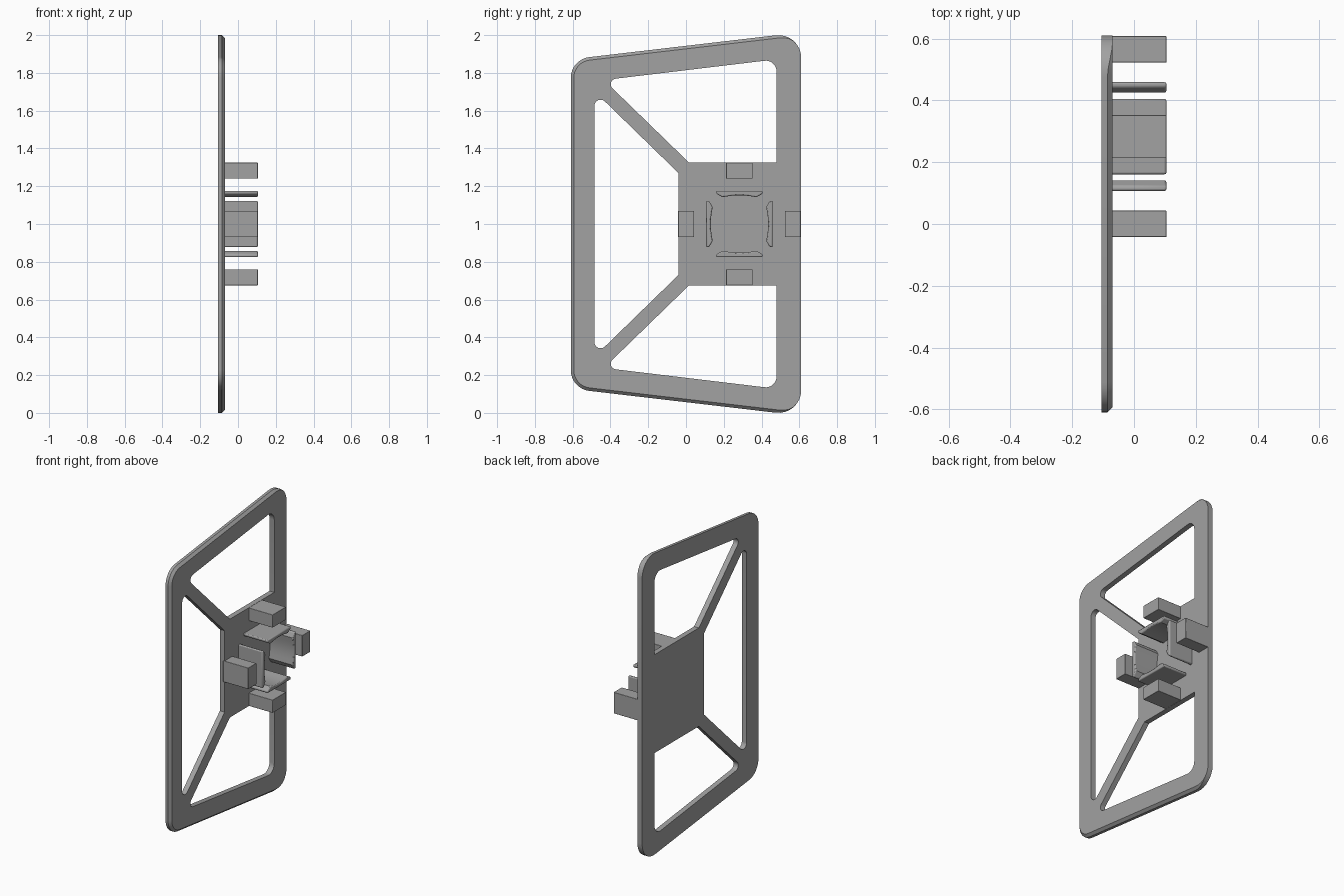
import bpy, bmesh, math
from mathutils import Vector

if "Cube" in bpy.data.objects:
    bpy.data.objects.remove(bpy.data.objects["Cube"])

X0, X1, X2 = -0.105, -0.07, 0.105      # back of plate, face of plate, tips of mounts
CY, CZ = 0.283, 1.0                    # middle of the mount
CHAMFER = 0.016

grey = bpy.data.materials.new("grey")
grey.diffuse_color = (0.36, 0.36, 0.36, 1)
grey.use_nodes = True
grey.node_tree.nodes["Principled BSDF"].inputs["Base Color"].default_value = grey.diffuse_color


def finish(name, bm):
    bmesh.ops.recalc_face_normals(bm, faces=bm.faces)
    mesh = bpy.data.meshes.new(name)
    bm.to_mesh(mesh)
    bm.free()
    mesh.materials.append(grey)
    ob = bpy.data.objects.new(name, mesh)
    bpy.context.collection.objects.link(ob)
    return ob


def rounded(corners, steps=8):
    """Corners (y, z, radius) to a list of (point, outward normal); clockwise or not."""
    pts = []
    n = len(corners)
    for i, (y, z, r) in enumerate(corners):
        p = Vector((y, z))
        if r == 0:
            pts.append((p, Vector((0, 0))))
            continue
        a = (Vector(corners[i - 1][:2]) - p).normalized()
        b = (Vector(corners[(i + 1) % n][:2]) - p).normalized()
        half = a.angle(b) / 2
        centre = p + (a + b).normalized() * (r / math.sin(half))
        na = (p + a * (r / math.tan(half)) - centre) / r
        nb = (p + b * (r / math.tan(half)) - centre) / r
        sweep = na.angle_signed(nb)
        for k in range(steps + 1):
            t = -sweep * k / steps
            d = Vector((na.x * math.cos(t) - na.y * math.sin(t),
                        na.x * math.sin(t) + na.y * math.cos(t)))
            pts.append((centre + d * r, d))
    return pts


def add_ring(bm, coords):
    verts = [bm.verts.new(c) for c in coords]
    edges = [bm.edges.new((verts[i - 1], verts[i])) for i in range(len(verts))]
    return verts, edges


def bridge(bm, a, b):
    for i in range(len(a)):
        bm.faces.new((a[i - 1], a[i], b[i], b[i - 1]))


# Frame plate: outer rim chamfered on the long side, with three windows
def mirrored(corners):
    return [(y, 2 * CZ - z, r) for y, z, r in corners]


rim_top = [(-0.61, 1.872, 0.11), (0.61, 2.0147, 0.12)]
side_window_top = [(-0.485, 1.703, 0.033), (-0.04, 1.27, 0)]
upper_window = [(0.48, 1.326, 0), (0.015, 1.326, 0), (-0.434, 1.762, 0.03), (0.48, 1.872, 0.058)]
outer = rounded(rim_top + mirrored(rim_top)[::-1])
windows = [rounded(upper_window), rounded(mirrored(upper_window)),
           rounded(side_window_top + mirrored(side_window_top)[::-1])]

bm = bmesh.new()
back, mid, face = [], [], []
for p, d in outer:
    w = CHAMFER * max(0, min(1, (0.7 - d.x) / 0.7))    # chamfer fades out at the straight rear edge
    back.append((X0, p.x, p.y))
    mid.append((X1 - w, p.x, p.y))
    face.append((X1, p.x - d.x * w, p.y - d.y * w))
vb, eb = add_ring(bm, back)
vm, _ = add_ring(bm, mid)
vf, ef = add_ring(bm, face)
bridge(bm, vb, vm)
bridge(bm, vm, vf)
for win in windows:
    wb, e0 = add_ring(bm, [(X0, p.x, p.y) for p, d in win])
    wf, e1 = add_ring(bm, [(X1, p.x, p.y) for p, d in win])
    bridge(bm, wb, wf)
    eb += e0
    ef += e1
bmesh.ops.triangle_fill(bm, edges=eb, use_beauty=True)
bmesh.ops.triangle_fill(bm, edges=ef, use_beauty=True)
bmesh.ops.remove_doubles(bm, verts=bm.verts, dist=0.0001)
bmesh.ops.dissolve_degenerate(bm, edges=bm.edges, dist=0.0001)
frame = finish("frame_plate", bm)


# Mount parts: a profile (across, outward) turned about the mount middle and extruded
def mount_part(name, profile, turn, bevel):
    c, s = round(math.cos(turn)), round(math.sin(turn))
    pts = [(CY + u * c - w * s, CZ + u * s + w * c) for u, w in profile]
    bm = bmesh.new()
    a, _ = add_ring(bm, [(X1 - 0.01, y, z) for y, z in pts])
    b, _ = add_ring(bm, [(X2, y, z) for y, z in pts])
    bridge(bm, a, b)
    bm.faces.new(a)
    bm.faces.new(b)
    ob = finish(name, bm)
    mod = ob.modifiers.new("edge", 'BEVEL')
    mod.width = bevel
    mod.segments = 2
    mod.limit_method = 'ANGLE'
    mod.angle_limit = math.radians(50)
    return ob


block = [(-0.07, 0.24), (0.07, 0.24), (0.07, 0.325), (-0.07, 0.325)]
half_inner = [(0.122, 0.160), (0.09, 0.142), (0.06, 0.147), (0.03, 0.151)]
clip = ([(-0.122, 0.176), (0.122, 0.176)] + half_inner + [(0, 0.152)]
        + [(-u, w) for u, w in half_inner[::-1]])
for i, side in enumerate(("top", "front", "bottom", "rear")):
    turn = i * math.pi / 2
    mount_part("stop_block_" + side, block, turn, 0.002)
    mount_part("spring_clip_" + side, clip, turn, 0.006)

# Smooth the rounded corners, keep the edges sharp
for ob in bpy.context.collection.objects:
    ob.select_set(True)
bpy.context.view_layer.objects.active = frame
bpy.ops.object.shade_smooth_by_angle(angle=math.radians(30))
